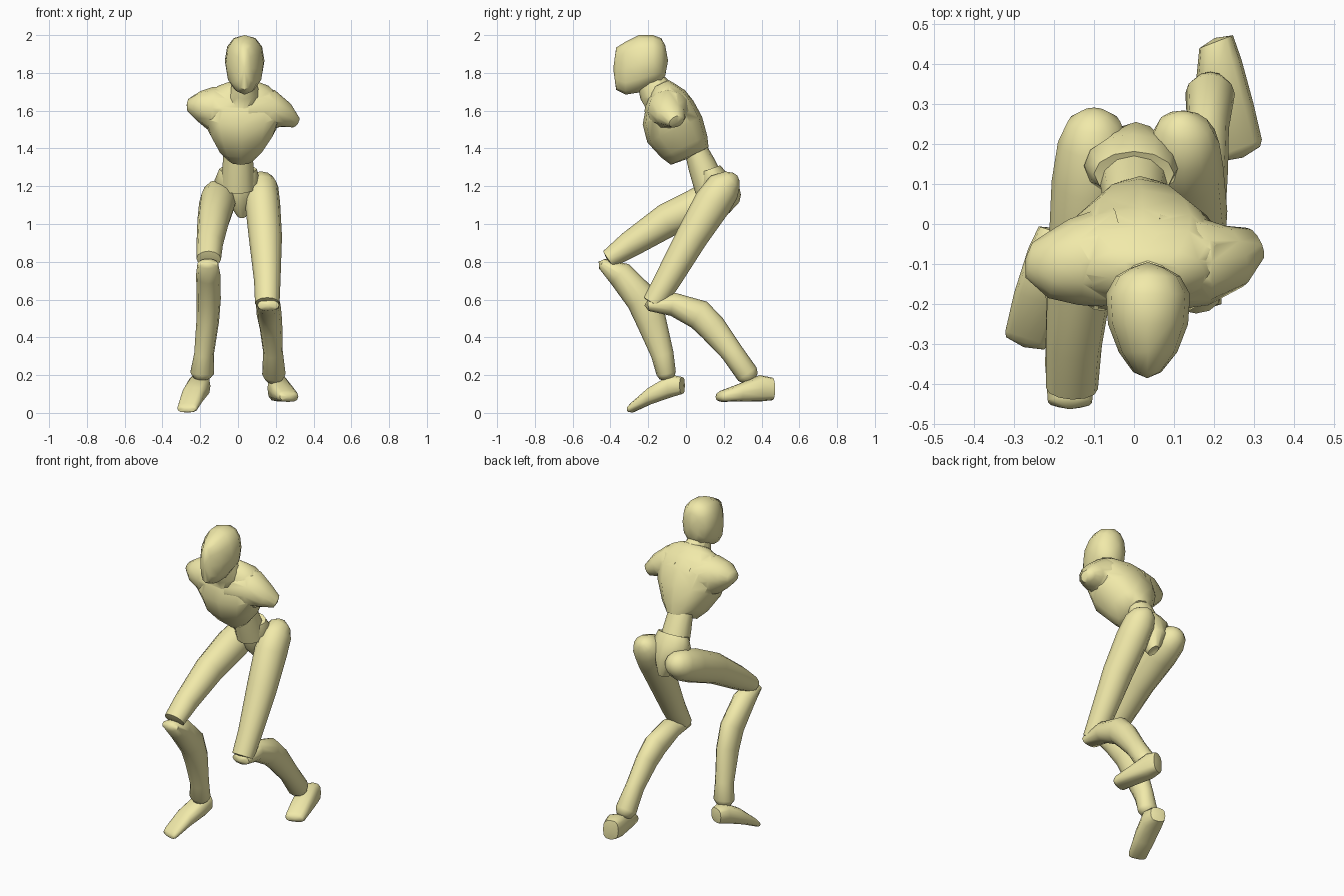
import bpy, bmesh, math
from mathutils import Vector

SKIN = bpy.data.materials.new("pale_yellow")
SKIN.diffuse_color = (0.88, 0.82, 0.40, 1)
X, Y = (1, 0, 0), (0, 1, 0)


def loft(name, stations, width=X, axis=None, power=2.0, bulge=.01, sides=12):
    """Skin elliptical rings (x, y, z, half_width, half_depth) along a path."""
    bm = bmesh.new()
    pts = [Vector(s[:3]) for s in stations]
    rings, dirs = [], []
    for i, s in enumerate(stations):
        t = Vector(axis) if axis else pts[min(i + 1, len(pts) - 1)] - pts[max(i - 1, 0)]
        t.normalize()
        dirs.append(t)
        u = Vector(width)
        u = (u - t * u.dot(t)).normalized()
        v = t.cross(u)
        ring = []
        for k in range(sides):
            a = 2 * math.pi * k / sides
            c, d = math.cos(a), math.sin(a)
            c = math.copysign(abs(c) ** (2 / power), c)
            d = math.copysign(abs(d) ** (2 / power), d)
            ring.append(bm.verts.new(pts[i] + u * c * s[3] + v * d * s[4]))
        rings.append(ring)
    for a, b in zip(rings, rings[1:]):
        for k in range(sides):
            j = (k + 1) % sides
            bm.faces.new((a[k], a[j], b[j], b[k]))
    # slightly domed ends
    for ring, p, t in ((rings[0], pts[0], -dirs[0]), (rings[-1], pts[-1], dirs[-1])):
        tip = bm.verts.new(p + t * bulge)
        for k in range(sides):
            bm.faces.new((ring[k], ring[(k + 1) % sides], tip))
    bmesh.ops.recalc_face_normals(bm, faces=bm.faces)
    me = bpy.data.meshes.new(name)
    bm.to_mesh(me)
    bm.free()
    me.materials.append(SKIN)
    ob = bpy.data.objects.new(name, me)
    bpy.context.collection.objects.link(ob)
    smooth(ob)
    return ob


def select(ob):
    bpy.ops.object.select_all(action='DESELECT')
    ob.select_set(True)
    bpy.context.view_layer.objects.active = ob


def smooth(ob):
    select(ob)
    bpy.ops.object.shade_smooth_by_angle(angle=math.radians(50))


def fuse(ob, other):
    """Union another part into ob."""
    select(ob)
    m = ob.modifiers.new("union", 'BOOLEAN')
    m.operation, m.solver, m.object = 'UNION', 'EXACT', other
    bpy.ops.object.modifier_apply(modifier=m.name)
    bpy.data.objects.remove(other)


# Head: upright sections from the back of the skull to the face
loft("head", [
    (.035, -.11, 1.865, .045, .08), (.035, -.13, 1.865, .08, .118),
    (.035, -.175, 1.865, .105, .135), (.035, -.25, 1.848, .10, .152),
    (.035, -.32, 1.825, .073, .140), (.033, -.37, 1.822, .035, .112)],
    axis=(0, -1, 0), power=2.3, bulge=.015)

# Chest, leaning forward, with neck and two arm stumps fused on
torso = loft("torso", [
    (.015, .02, 1.36, .075, .11), (.015, -.01, 1.41, .125, .135),
    (.02, -.06, 1.50, .182, .160), (.022, -.095, 1.59, .215, .148),
    (.022, -.11, 1.66, .205, .115), (.028, -.125, 1.715, .15, .07),
    (.03, -.135, 1.74, .09, .05)],
    axis=(0, -.42, .9), power=2.4)
fuse(torso, loft("neck", [
    (.03, -.12, 1.65, .10, .10), (.035, -.165, 1.71, .075, .09),
    (.035, -.21, 1.79, .05, .06)]))
fuse(torso, loft("left_stump", [
    (-.04, -.08, 1.60, .13, .125), (-.15, -.095, 1.615, .108, .112),
    (-.21, -.10, 1.626, .085, .078), (-.262, -.09, 1.63, .045, .035)], width=Y))
fuse(torso, loft("right_stump", [
    (.06, -.09, 1.60, .13, .135), (.18, -.095, 1.60, .108, .11),
    (.25, -.08, 1.575, .08, .068), (.30, -.05, 1.542, .045, .035)], width=Y))
smooth(torso)

# Waist and pelvis
loft("waist", [
    (0, .05, 1.40, .075, .06), (0, .085, 1.31, .082, .075),
    (0, .13, 1.19, .09, .085)])
loft("pelvis", [
    (0, .125, 1.29, .10, .06), (-.005, .145, 1.23, .12, .085),
    (.005, .175, 1.13, .07, .085), (.02, .195, 1.045, .025, .04)],
    axis=(0, -.35, .94))

# Rear leg (+x)
loft("rear_thigh", [
    (.13, .262, 1.25, .035, .03), (.125, .245, 1.235, .066, .058),
    (.125, .20, 1.195, .088, .092),
    (.13, .14, 1.11, .093, .10), (.145, .03, .93, .088, .085),
    (.155, -.10, .70, .07, .07), (.155, -.172, .58, .065, .06)], bulge=.012)
loft("rear_shin", [
    (.16, -.20, .57, .058, .03), (.16, -.07, .575, .065, .062),
    (.165, .07, .52, .066, .08), (.175, .14, .45, .06, .075),
    (.185, .24, .325, .052, .06), (.19, .325, .205, .062, .06),
    (.19, .345, .18, .045, .045)], bulge=.02)
loft("rear_foot", [
    (.205, .455, .127, .045, .06), (.212, .39, .13, .060, .070),
    (.24, .28, .107, .062, .046), (.265, .19, .088, .058, .03),
    (.268, .175, .085, .05, .02)],
    width=(.93, .36, 0), axis=(.36, -.93, 0), power=2.8)

# Front leg (-x)
loft("front_thigh", [
    (-.10, .275, 1.185, .035, .035), (-.10, .255, 1.175, .066, .065),
    (-.10, .20, 1.15, .09, .092), (-.11, .10, 1.11, .096, .10),
    (-.13, -.10, 1.02, .085, .09),
    (-.15, -.30, .89, .07, .07), (-.155, -.41, .815, .065, .05)])
loft("front_shin", [
    (-.16, -.445, .79, .055, .03), (-.158, -.35, .735, .064, .07),
    (-.155, -.235, .605, .064, .085), (-.16, -.185, .49, .06, .08),
    (-.18, -.125, .31, .052, .06), (-.19, -.105, .21, .063, .052),
    (-.19, -.10, .185, .045, .04)], bulge=.02)
loft("front_foot", [
    (-.195, -.02, .145, .045, .045), (-.205, -.08, .142, .062, .060),
    (-.24, -.19, .090, .062, .046), (-.268, -.285, .027, .056, .025),
    (-.272, -.298, .02, .05, .016)],
    width=(.95, -.31, 0), axis=(-.31, -.95, 0), power=2.8)
